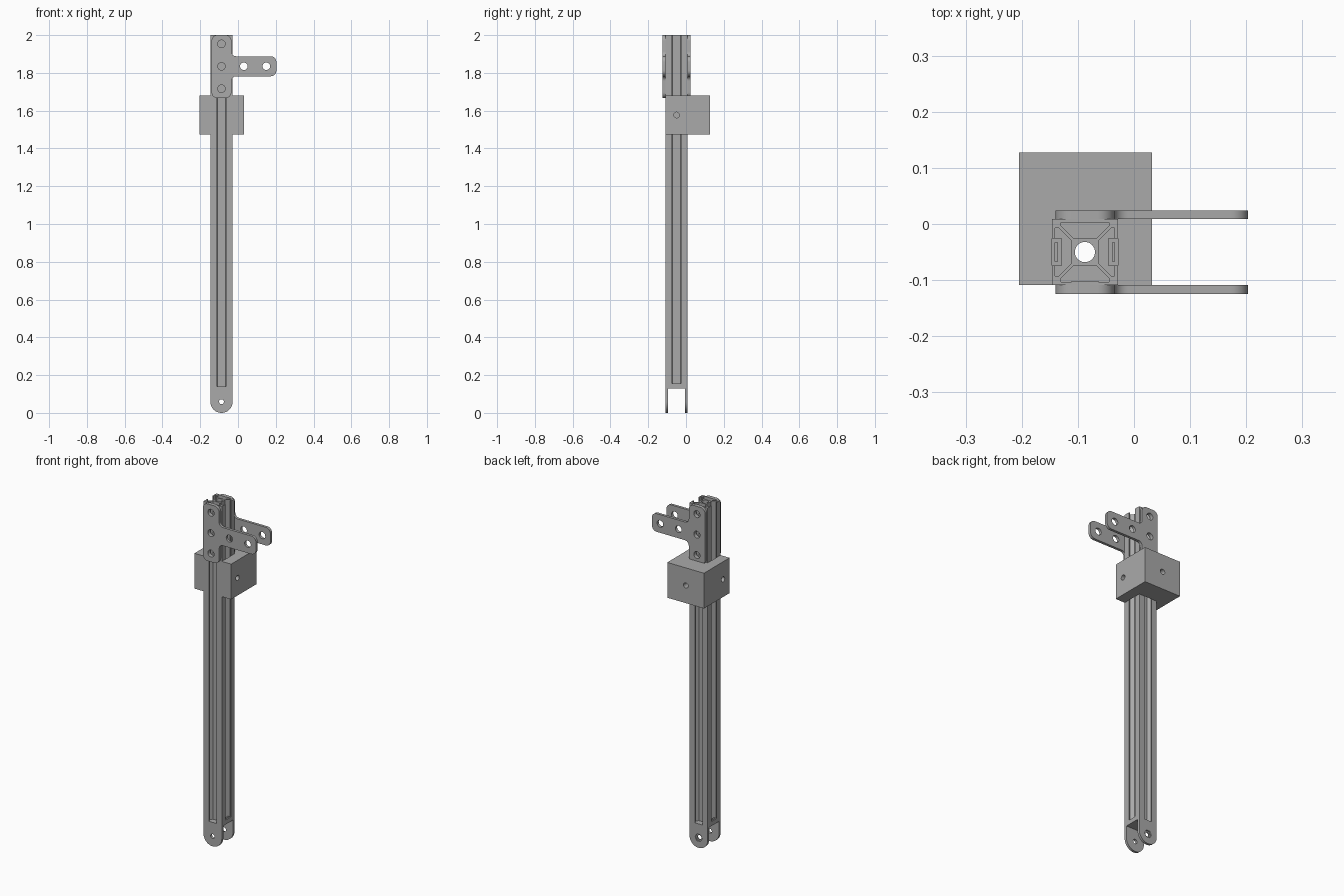
import bpy
import bmesh
import math
from mathutils import Vector, Matrix

cube = bpy.data.objects.get("Cube")
if cube:
    bpy.data.objects.remove(cube, do_unlink=True)

# One grey for everything
grey = bpy.data.materials.new("plain grey")
grey.use_nodes = True
COLOR = (0.4, 0.4, 0.4, 1)
grey.diffuse_color = COLOR
grey.node_tree.nodes["Principled BSDF"].inputs["Base Color"].default_value = COLOR

CX, CY = -0.0875, -0.05      # axis of the rail
HALF = 0.059                 # half width of the rail
TOP, BASE = 2.0, 0.14

# Local prism axes to world, by extrusion direction
AXES = {"z": Matrix.Identity(4), "y": Matrix.Rotation(math.pi / 2, 4, "X")}


def circle(x, y, r, n=24):
    return [(x + r * math.cos(math.tau * i / n), y + r * math.sin(math.tau * i / n)) for i in range(n)]


def rect(x0, x1, y0, y1):
    return [(x0, y0), (x1, y0), (x1, y1), (x0, y1)]


def rounded(corners, steps=8):
    """Round the right-angled corners of (x, y, radius) points."""
    out = []
    for i, (x, y, r) in enumerate(corners):
        p = Vector((x, y))
        a = (Vector(corners[i - 1][:2]) - p).normalized()
        b = (Vector(corners[(i + 1) % len(corners)][:2]) - p).normalized()
        if r == 0:
            out.append(tuple(p))
            continue
        c = p + r * (a + b)
        for k in range(steps + 1):
            t = math.pi / 2 * k / steps
            out.append(tuple(c - r * (math.cos(t) * b + math.sin(t) * a)))
    return out


def prism(name, loops, lo, hi, axis):
    """Extrude an outline and its holes between lo and hi along an axis."""
    curve = bpy.data.curves.new(name, "CURVE")
    curve.dimensions = "2D"
    curve.fill_mode = "BOTH"
    curve.extrude = (hi - lo) / 2
    for loop in loops:
        spline = curve.splines.new("POLY")
        spline.points.add(len(loop) - 1)
        for point, (x, y) in zip(spline.points, loop):
            point.co = (x, y, 0, 1)
        spline.use_cyclic_u = True
    temp = bpy.data.objects.new(name + "_outline", curve)
    bpy.context.collection.objects.link(temp)
    bpy.context.view_layer.update()
    mesh = bpy.data.meshes.new_from_object(temp.evaluated_get(bpy.context.evaluated_depsgraph_get()))
    bpy.data.objects.remove(temp, do_unlink=True)
    shift = Vector((0, 0, 0))
    shift["xyz".index(axis)] = (lo + hi) / 2
    mesh.transform(Matrix.Translation(shift) @ AXES[axis])
    bm = bmesh.new()
    bm.from_mesh(mesh)
    bmesh.ops.remove_doubles(bm, verts=bm.verts, dist=1e-5)
    bmesh.ops.recalc_face_normals(bm, faces=bm.faces)
    bm.to_mesh(mesh)
    bm.free()
    mesh.name = name
    mesh.materials.clear()
    mesh.materials.append(grey)
    obj = bpy.data.objects.new(name, mesh)
    bpy.context.collection.objects.link(obj)
    bpy.ops.object.select_all(action="DESELECT")
    obj.select_set(True)
    bpy.context.view_layer.objects.active = obj
    bpy.ops.object.shade_smooth_by_angle(angle=math.radians(35))
    return obj


# Slotted rail: one side of the cross-section, turned four times
side = [(HALF, HALF), (0.024, HALF), (0.024, 0.053), (0.043, 0.053), (0.043, 0.047), (0.021, 0.025)]
side += [(-x, y) for x, y in side[:0:-1]]
section = []
for turn in range(4):
    spin = Matrix.Rotation(turn * math.pi / 2, 2)
    section += [tuple(spin @ Vector(p) + Vector((CX, CY))) for p in side]
bore = circle(CX, CY, 0.018, 32)
prism("rail", [section, bore], BASE, TOP, "z")

# Fork at the foot: base plate, two cheeks and two locating tabs
L, R = CX - HALF, CX + HALF
F, B = CY - HALF, CY + HALF
CHEEK = 0.014
prism("fork_base", [rect(L, R, F + CHEEK, B - CHEEK), bore], 0.13, BASE, "z")
cheek = rounded([(L, BASE, 0), (L, 0, HALF), (R, 0, HALF), (R, BASE, 0)], 14)
pin_hole = circle(CX, HALF, 0.013)
prism("front_cheek", [cheek, pin_hole], F, F + CHEEK, "y")
prism("back_cheek_inner", [cheek, pin_hole], B - CHEEK, B - CHEEK / 2, "y")
prism("back_cheek_outer", [cheek, circle(CX, HALF, 0.023, 6)], B - CHEEK / 2, B, "y")
for s, word in ((-1, "right"), (1, "left")):
    tab = rect(CX + s * 0.041, CX + s * HALF, CY - 0.024, CY + 0.024)
    gap = rect(CX + s * 0.049, CX + s * 0.053, CY - 0.017, CY + 0.017)
    prism(word + "_fork_tab", [tab, gap], BASE, 0.156, "z")

# Tee plates on the front and back, each with a rib sitting in the slot
ARM = 1.835
PX0, PX1, PZ0 = -0.14, -0.035, 1.667
tee = rounded([
    (PX0, PZ0, 0.03), (PX1, PZ0, 0.03), (PX1, ARM - 0.053, 0.025), (0.203, ARM - 0.053, 0.03),
    (0.203, ARM + 0.053, 0.03), (PX1, ARM + 0.053, 0.025), (PX1, TOP, 0.03), (PX0, TOP, 0.03)])
column = [circle(CX, ARM + d, 0.02) for d in (-0.119, 0, 0.119)]
arm_holes = [circle(x, ARM, 0.02) for x in (0.031, 0.15)]
rib = rect(CX - 0.024, CX + 0.024, PZ0, TOP)
for s, word in ((-1, "front"), (1, "back")):
    face = CY + s * HALF
    prism(word + "_tee_plate", [tee] + column + arm_holes, *sorted((face, face + s * 0.0155)), "y")
    prism(word + "_tee_rib", [rib] + column, *sorted((face, face - s * 0.007)), "y")

# Block wrapped round three sides of the rail
BL, BR, BB = -0.205, 0.032, 0.127
Z0, Z1 = 1.474, 1.68
wrap = [(BL, F), (L, F), (L, B), (R, B), (R, F), (BR, F), (BR, BB), (BL, BB)]
block = prism("slider_block", [wrap], Z0, Z1, "z")


def drill(target, center, length, rotation):
    bpy.ops.mesh.primitive_cylinder_add(vertices=24, radius=0.015, depth=length, location=center, rotation=rotation)
    cutter = bpy.context.object
    cutter.hide_render = True
    cut = target.modifiers.new("screw_hole", "BOOLEAN")
    cut.operation = "DIFFERENCE"
    cut.solver = "EXACT"
    cut.object = cutter
    bpy.context.view_layer.objects.active = target
    bpy.ops.object.modifier_apply(modifier=cut.name)
    bpy.data.objects.remove(cutter, do_unlink=True)


MID = (Z0 + Z1) / 2
drill(block, (CX, CY, MID), 0.4, (0, math.pi / 2, 0))
drill(block, (CX, B + 0.06, MID), 0.2, (math.pi / 2, 0, 0))
